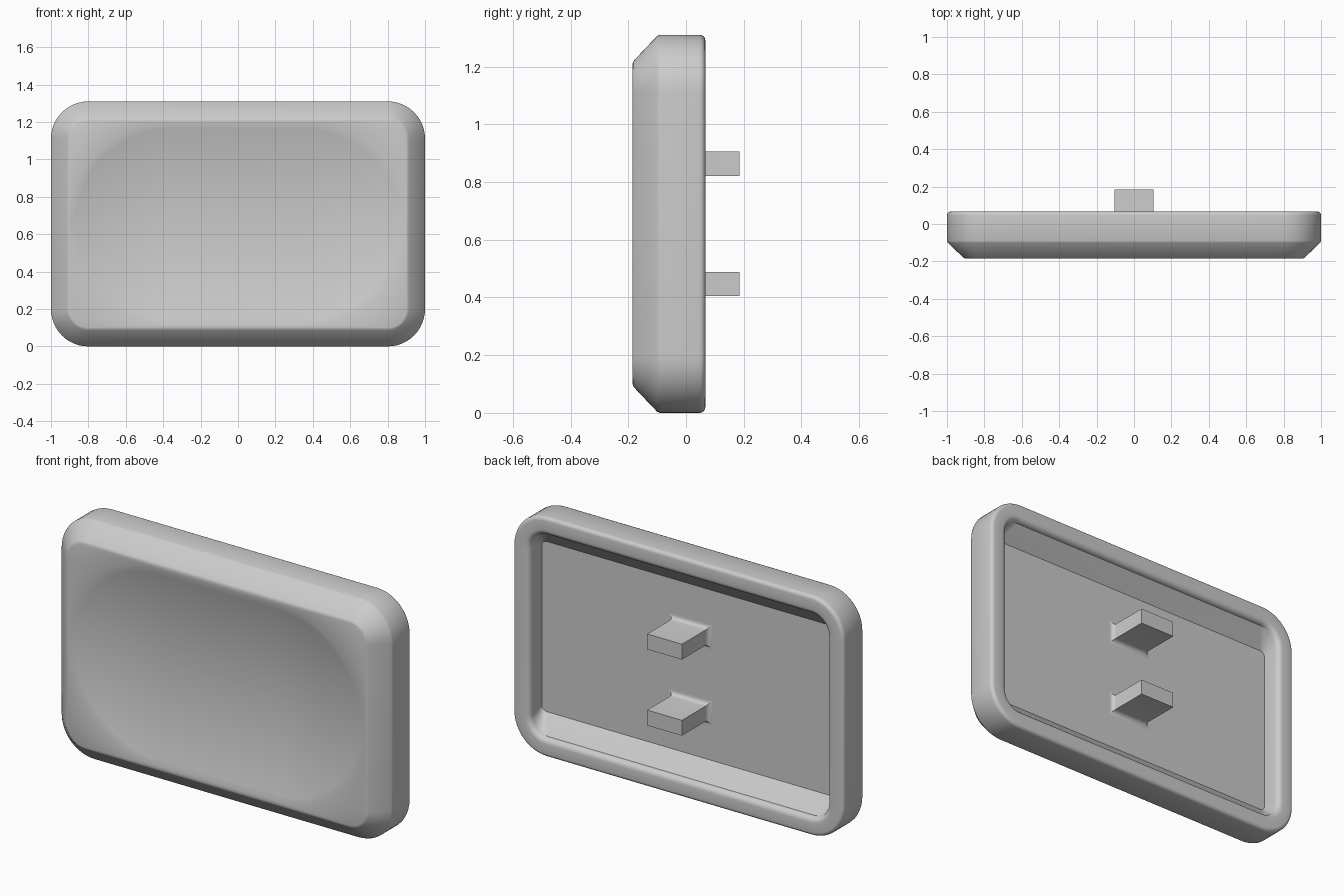
import bpy, bmesh, math

cube = bpy.data.objects.get("Cube")
if cube:
    bpy.data.objects.remove(cube)

MID_Z = 0.655

grey = bpy.data.materials.new("plain_grey")
grey.use_nodes = True
colour = (0.6, 0.6, 0.6, 1)
grey.diffuse_color = colour
grey.node_tree.nodes["Principled BSDF"].inputs["Base Color"].default_value = colour


def ring(bm, hx, hz, r, y, zc, steps):
    """Rounded rectangle facing the front, given by half sizes and corner radius."""
    verts = []
    for quarter, (sx, sz) in enumerate(((1, 1), (-1, 1), (-1, -1), (1, -1))):
        for i in range(steps + 1):
            a = math.radians(90) * (quarter + i / steps)
            x = sx * (hx - r) + r * math.cos(a)
            z = sz * (hz - r) + r * math.sin(a)
            verts.append(bm.verts.new((x, y, zc + z)))
    return verts


def loft(name, sections, zc, steps, smooth_angle):
    """Skin a list of (half x, half z, radius, y) sections and cap both ends."""
    bm = bmesh.new()
    rings = [ring(bm, *s, zc, steps) for s in sections]
    n = len(rings[0])
    for a, b in zip(rings, rings[1:]):
        for i in range(n):
            j = (i + 1) % n
            bm.faces.new((a[i], a[j], b[j], b[i]))
    bm.faces.new(rings[0])
    bm.faces.new(rings[-1])
    bmesh.ops.remove_doubles(bm, verts=bm.verts, dist=1e-5)
    bmesh.ops.recalc_face_normals(bm, faces=bm.faces)
    mesh = bpy.data.meshes.new(name)
    bm.to_mesh(mesh)
    bm.free()
    mesh.materials.append(grey)
    obj = bpy.data.objects.new(name, mesh)
    bpy.context.collection.objects.link(obj)
    bpy.ops.object.select_all(action="DESELECT")
    obj.select_set(True)
    bpy.context.view_layer.objects.active = obj
    bpy.ops.object.shade_smooth_by_angle(angle=math.radians(smooth_angle))
    return obj


def inset(d, y):
    """Outer outline moved inwards by d."""
    return (1 - d, MID_Z - d, 0.2 - d, y)


def fillet(d, y, r, concave_out):
    """Quarter round between the wall and the back lip."""
    out = []
    for i in range(6):
        a = math.radians(18 * i)
        if concave_out:
            out.append(inset(d + r * (1 - math.cos(a)), y - r + r * math.sin(a)))
        else:
            out.append(inset(d + r * math.sin(a), y - r + r * math.cos(a)))
    return out


# Shallow dish pressed into the front
FRONT, BACK, FLOOR = -0.185, 0.067, -0.04
DISH_R, DISH_DEPTH, DISH_SPAN = 0.54, 0.07, 0.36
dish = []
for i in range(17):
    t = max(i / 16, 0.01)
    r = DISH_R * t
    dish.append((DISH_SPAN + r, r, r, FRONT + DISH_DEPTH * (1 - t * t)))

# Chamfered rim, rounded back lip and hollow back
rim = [inset(0.1, FRONT), inset(0.093, FRONT + 0.002), inset(0.086, FRONT + 0.007),
       inset(0.004, -0.1), inset(0, -0.09)]
lip = fillet(0, BACK, 0.02, True) + fillet(0.07, BACK, 0.03, False)
hollow = [(0.9, 0.465, 0.03, FLOOR)]
loft("panel_shell", dish + rim + lip + hollow, MID_Z, 12, 25)

# Two mounting pegs with a flared root
for label, zc in (("upper", 0.863), ("lower", 0.447)):
    root = []
    for i in range(6):
        a = math.radians(18 * i)
        flare = 0.025 * (1 - math.sin(a))
        root.append((0.105 + flare, 0.042 + flare, 0, FLOOR + 0.025 * (1 - math.cos(a))))
    loft(label + "_peg", root + [(0.105, 0.042, 0, 0.185)], zc, 1, 25)
